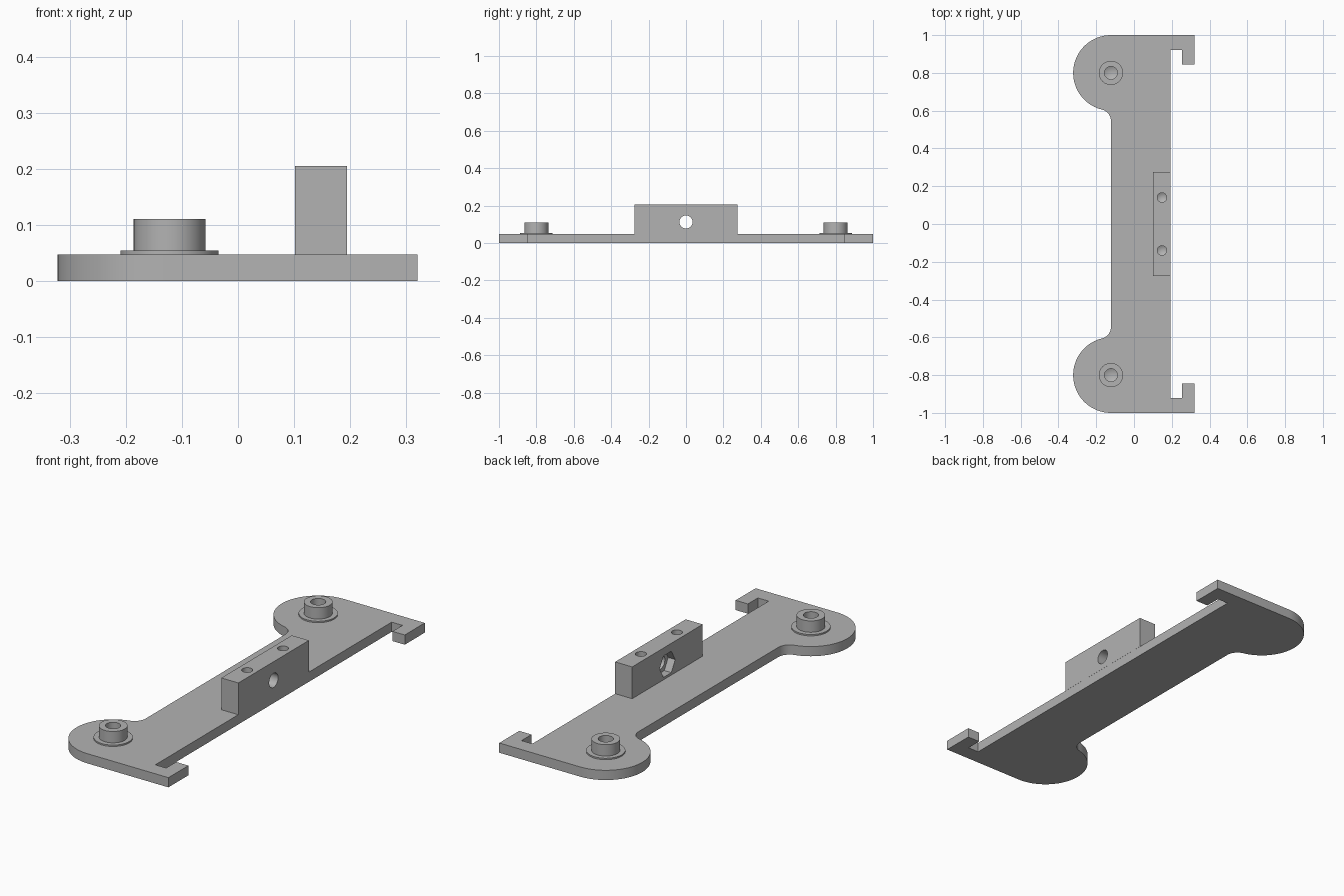
import bpy, bmesh, math
from mathutils import Matrix

cube = bpy.data.objects.get("Cube")
if cube:
    bpy.data.objects.remove(cube, do_unlink=True)

grey = bpy.data.materials.new("matte_grey")
grey.use_nodes = True
grey.diffuse_color = (0.45, 0.45, 0.45, 1)
grey.node_tree.nodes["Principled BSDF"].inputs["Base Color"].default_value = (0.45, 0.45, 0.45, 1)

THICK = 0.048            # plate thickness
EDGE = 0.194             # straight edge of the plate
CX, CY, R = -0.122, 0.8, 0.2   # rounded end lobes
FILLET = 0.0626


def make_object(name, bm):
    bmesh.ops.recalc_face_normals(bm, faces=bm.faces)
    mesh = bpy.data.meshes.new(name)
    bm.to_mesh(mesh)
    bm.free()
    mesh.materials.append(grey)
    obj = bpy.data.objects.new(name, mesh)
    bpy.context.collection.objects.link(obj)
    return obj


def smooth(obj):
    bpy.ops.object.select_all(action='DESELECT')
    obj.select_set(True)
    bpy.context.view_layer.objects.active = obj
    bpy.ops.object.shade_smooth_by_angle(angle=math.radians(30))


def arc(cx, cy, r, a0, a1, n):
    return [(cx + r * math.cos(a0 + (a1 - a0) * i / n),
             cy + r * math.sin(a0 + (a1 - a0) * i / n)) for i in range(n + 1)]


def lathe(name, profile, matrix, steps=48):
    """Revolve (radius, height) points about the local z axis."""
    bm = bmesh.new()
    verts = [bm.verts.new((r, 0, z)) for r, z in profile]
    edges = [bm.edges.new(pair) for pair in zip(verts, verts[1:])]
    bmesh.ops.spin(bm, geom=verts + edges, cent=(0, 0, 0), axis=(0, 0, 1),
                   angle=2 * math.pi, steps=steps)
    bmesh.ops.remove_doubles(bm, verts=bm.verts, dist=1e-5)
    bm.transform(matrix)
    return make_object(name, bm)


def cut(target, cutter):
    mod = target.modifiers.new("cut", 'BOOLEAN')
    mod.operation, mod.solver, mod.object = 'DIFFERENCE', 'EXACT', cutter
    bpy.ops.object.select_all(action='DESELECT')
    bpy.context.view_layer.objects.active = target
    target.select_set(True)
    bpy.ops.object.modifier_apply(modifier=mod.name)
    bpy.data.objects.remove(cutter, do_unlink=True)


# Base plate: half outline with hook, lobe and fillet, mirrored in y
dy = math.sqrt((R + FILLET) ** 2 - FILLET ** 2)
tangent = math.atan2(dy, FILLET)
half = [(EDGE, 0.922), (0.253, 0.922), (0.253, 0.844), (0.32, 0.844), (0.32, 1.0)]
half += arc(CX, CY, R, math.pi / 2, math.pi + tangent, 40)
half += arc(CX - FILLET, CY - dy, FILLET, tangent, 0, 12)[1:]
outline = half + [(x, -y) for x, y in reversed(half)]
bm = bmesh.new()
base = bm.faces.new([bm.verts.new((x, y, 0)) for x, y in outline])
ext = bmesh.ops.extrude_face_region(bm, geom=[base], use_keep_orig=True)
bmesh.ops.translate(bm, vec=(0, 0, THICK),
                    verts=[g for g in ext["geom"] if isinstance(g, bmesh.types.BMVert)])
smooth(make_object("base_plate", bm))

# Flanged bosses with drilled holes
boss = [(0, THICK), (0.0875, THICK), (0.0875, 0.055), (0.064, 0.055),
        (0.064, 0.111), (0.034, 0.111), (0.034, 0.066), (0, 0.05)]
for side, y in (("front", -CY), ("back", CY)):
    smooth(lathe(side + "_boss", boss, Matrix.Translation((CX, y, 0))))

# Upright mounting block
bm = bmesh.new()
bmesh.ops.create_cube(bm, size=1, matrix=Matrix.Translation((0.148, 0, 0.1265))
                      @ Matrix.Diagonal((0.093, 0.55, 0.157, 1)))
block = make_object("mounting_block", bm)

# Vertical screw holes with drill tips
drill = [(0, 0.07), (0.025, 0.085), (0.025, 0.25), (0, 0.25)]
for y in (-0.14, 0.14):
    cut(block, lathe("drill", drill, Matrix.Translation((0.148, y, 0)), 32))

# Cross hole through the block, with a hexagonal nut pocket
across = Matrix.Translation((0, 0, 0.113)) @ Matrix.Rotation(math.pi / 2, 4, 'Y')
cut(block, lathe("bolt", [(0, 0.05), (0.035, 0.05), (0.035, 0.25), (0, 0.25)], across, 40))
hexagon = across @ Matrix.Rotation(math.pi / 2, 4, 'Z')
cut(block, lathe("nut", [(0, 0.05), (0.061, 0.05), (0.061, 0.14), (0, 0.14)], hexagon, 6))
smooth(block)
